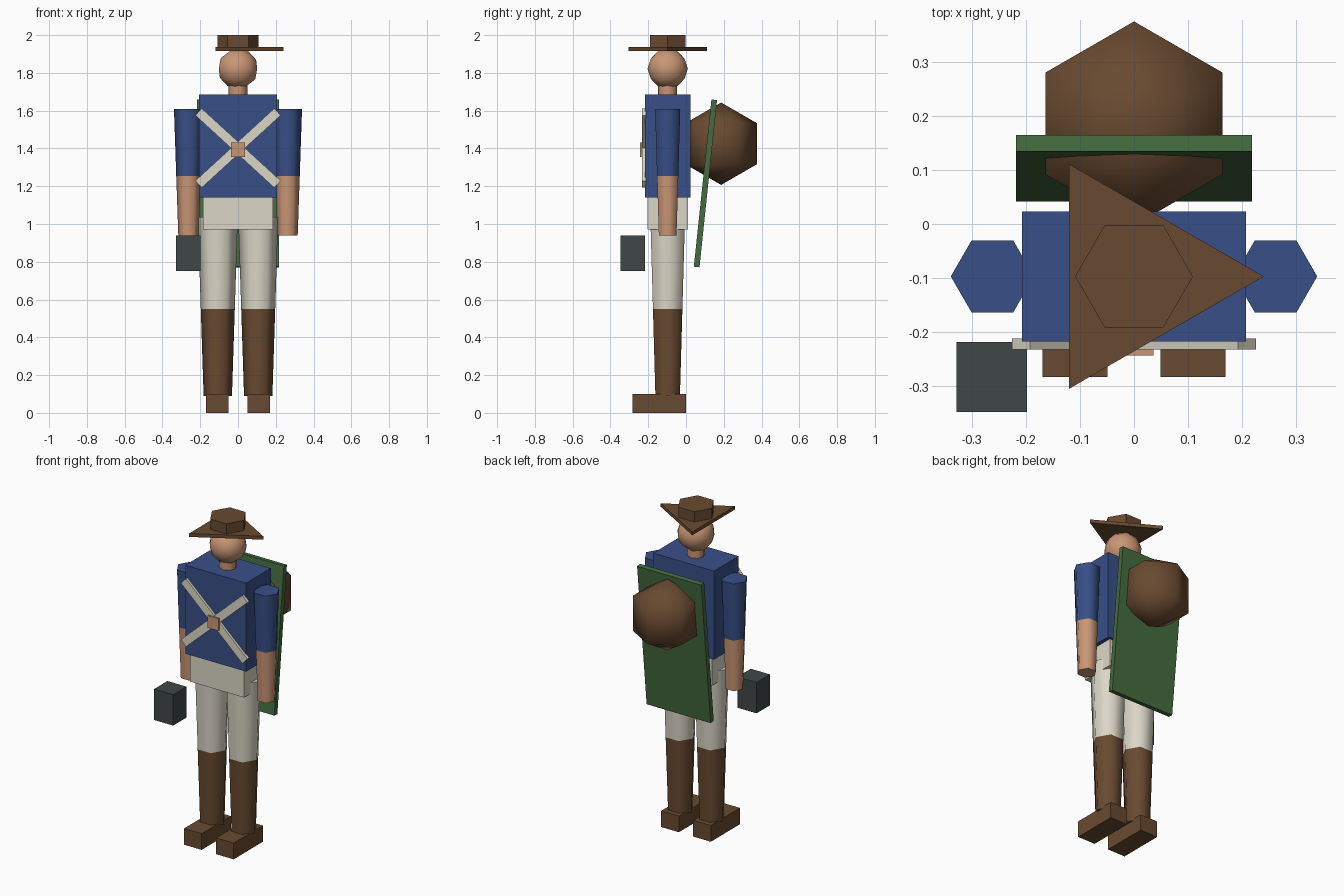
import bpy, bmesh
from math import radians, sin, cos, tau

cube = bpy.data.objects.get("Cube")
if cube:
    bpy.data.objects.remove(cube, do_unlink=True)

AXIS_Y = -0.097   # depth of the figure's central axis


def material(name, *srgb):
    linear = [((c + 0.055) / 1.055) ** 2.4 for c in srgb] + [1.0]
    m = bpy.data.materials.new(name)
    m.use_nodes = True
    m.diffuse_color = linear
    m.node_tree.nodes["Principled BSDF"].inputs["Base Color"].default_value = linear
    return m


BLUE = material("coat blue", 0.22, 0.31, 0.53)
BROWN = material("leather brown", 0.41, 0.29, 0.19)
GREEN = material("board green", 0.27, 0.42, 0.25)
SLATE = material("slate grey", 0.25, 0.28, 0.28)
CREAM = material("cream cloth", 0.86, 0.84, 0.78)
SKIN = material("skin", 0.79, 0.59, 0.46)


def finish(name, bm, mats, loc, rot=(0, 0, 0), smooth=False):
    bmesh.ops.recalc_face_normals(bm, faces=bm.faces)
    mesh = bpy.data.meshes.new(name)
    bm.to_mesh(mesh)
    bm.free()
    for m in mats:
        mesh.materials.append(m)
    ob = bpy.data.objects.new(name, mesh)
    ob.location, ob.rotation_euler = loc, rot
    bpy.context.collection.objects.link(ob)
    if smooth:
        bpy.ops.object.select_all(action="DESELECT")
        ob.select_set(True)
        bpy.context.view_layer.objects.active = ob
        bpy.ops.object.shade_smooth_by_angle(angle=radians(75))
    return ob


def box(name, mat, loc, size, rot=(0, 0, 0)):
    bm = bmesh.new()
    bmesh.ops.create_cube(bm, size=1)
    bmesh.ops.scale(bm, vec=size, verts=bm.verts)
    return finish(name, bm, [mat], loc, rot)


def column(name, mats, x, rings, sides=6, smooth=True):
    """Stacked (height, radius) rings on the body axis, one material per band."""
    bm = bmesh.new()
    loops = [[bm.verts.new((r * cos(tau * i / sides), r * sin(tau * i / sides), z))
              for i in range(sides)] for z, r in rings]
    for band, (a, b) in enumerate(zip(loops, loops[1:])):
        for i in range(sides):
            j = (i + 1) % sides
            bm.faces.new((a[i], a[j], b[j], b[i])).material_index = band
    bm.faces.new(loops[0])
    bm.faces.new(loops[-1]).material_index = len(rings) - 2
    return finish(name, bm, mats, (x, AXIS_Y, 0), smooth=smooth)


# Trunk
box("torso", BLUE, (0, AXIS_Y, 1.413), (0.414, 0.24, 0.545))
box("hips", CREAM, (0, AXIS_Y, 1.055), (0.37, 0.215, 0.17))

# Limbs and feet
for side, s in (("left", 1), ("right", -1)):
    column(side + "_leg", [BROWN, CREAM], s * 0.107,
           [(0.09, 0.075), (0.55, 0.09), (1.037, 0.106)])
    box(side + "_foot", BROWN, (s * 0.109, -0.142, 0.05), (0.12, 0.283, 0.1))
    column(side + "_arm", [SKIN, BLUE], s * 0.262,
           [(0.94, 0.054), (1.255, 0.065), (1.61, 0.077)])

# Neck and head
column("neck", [SKIN], 0, [(1.66, 0.05), (1.76, 0.05)], sides=8)
bm = bmesh.new()
bmesh.ops.create_icosphere(bm, subdivisions=2, radius=0.107)
finish("head", bm, [SKIN], (0, AXIS_Y, 1.822), smooth=True)

# Hat with a three-cornered brim
column("hat_brim", [BROWN], 0, [(1.916, 0.24), (1.937, 0.24)], sides=3, smooth=False)
column("hat_crown", [BROWN], 0, [(1.93, 0.109), (2.0, 0.109)], smooth=False)

# Crossed chest straps and buckle
for name, s in (("strap_left", 1), ("strap_right", -1)):
    box(name, CREAM, (0, -0.222, 1.402), (0.567, 0.021, 0.05), (0, s * radians(42.5), 0))
box("strap_buckle", SKIN, (0, -0.231, 1.393), (0.073, 0.024, 0.075))

# Board on the back with a round pack through it
box("back_board", GREEN, (0, 0.103, 1.215), (0.436, 0.03, 0.89), (radians(-6), 0, 0))
bm = bmesh.new()
bmesh.ops.create_uvsphere(bm, u_segments=6, v_segments=3, radius=0.218)
finish("back_pack", bm, [BROWN], (0, 0.186, 1.425), smooth=True)

# Small case by the right hand
box("hand_case", SLATE, (-0.263, -0.283, 0.845), (0.13, 0.13, 0.19))
